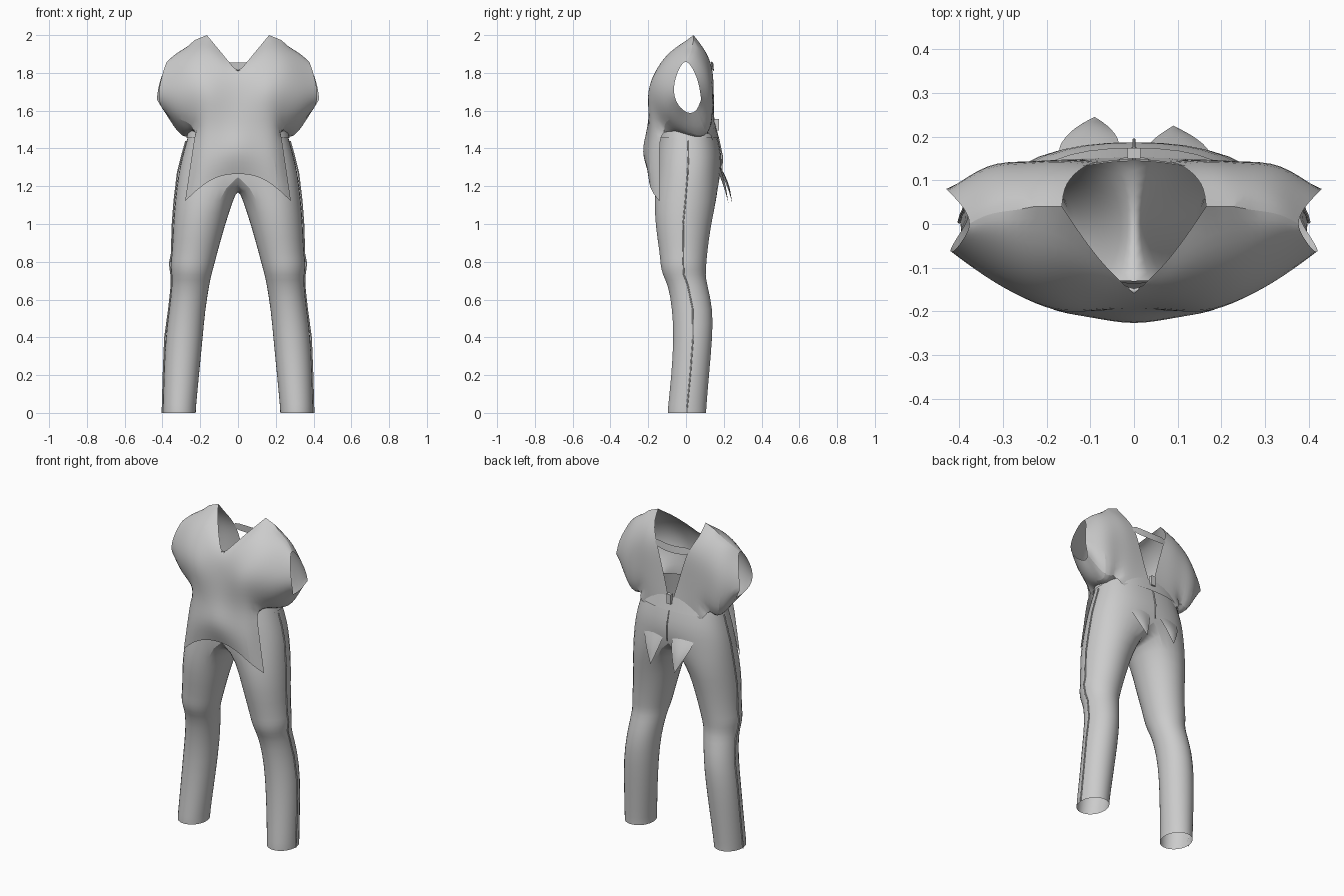
import bpy, bmesh, math
from mathutils import Vector

if "Cube" in bpy.data.objects:
    bpy.data.objects.remove(bpy.data.objects["Cube"], do_unlink=True)

# One plain cloth colour
cloth = bpy.data.materials.new("light_grey_cloth")
cloth.use_nodes = True
grey = (0.6, 0.6, 0.6, 1)
cloth.diffuse_color = grey
cloth.node_tree.nodes["Principled BSDF"].inputs["Base Color"].default_value = grey


def make(name, grids, level=2, sharp=(), mirror=True):
    """Join grids of points (rows of equal length) into one mirrored, smoothed cloth sheet."""
    bm = bmesh.new()
    for grid in grids:
        rows = [[bm.verts.new(p) for p in row] for row in grid]
        for r, s in zip(rows, rows[1:]):
            for i in range(len(r) - 1):
                corners = (r[i], r[i + 1], s[i + 1], s[i])
                if len({tuple(round(c, 4) for c in v.co) for v in corners}) > 2:
                    bm.faces.new(corners)
    bmesh.ops.remove_doubles(bm, verts=bm.verts, dist=0.0005)
    bmesh.ops.delete(bm, geom=[v for v in bm.verts if not v.link_faces], context='VERTS')
    bmesh.ops.recalc_face_normals(bm, faces=bm.faces)
    mesh = bpy.data.meshes.new(name)
    bm.to_mesh(mesh)
    bm.free()
    if sharp:
        crease = mesh.attributes.new("crease_vert", 'FLOAT', 'POINT')
        for v in mesh.vertices:
            if any((v.co - Vector(p)).length < 0.001 for p in sharp):
                crease.data[v.index].value = 1
    ob = bpy.data.objects.new(name, mesh)
    bpy.context.collection.objects.link(ob)
    mesh.materials.append(cloth)
    if mirror:
        ob.modifiers.new("mirror", 'MIRROR').merge_threshold = 0.001
    if level:
        sub = ob.modifiers.new("smooth", 'SUBSURF')
        sub.levels = sub.render_levels = level
    bpy.ops.object.select_all(action='DESELECT')
    bpy.context.view_layer.objects.active = ob
    ob.select_set(True)
    bpy.ops.object.shade_smooth_by_angle(angle=math.radians(40))
    return ob


# Trousers: outer part of each ring has OUT points, inner thigh has INN points
OUT, INN = 11, 5


def leg_ring(z, x0, x1, y0, y1):
    angles = [math.radians(-120 + 24 * i) for i in range(OUT)]
    angles += [math.radians(140 + 20 * i) for i in range(INN)]
    ring = [((x0 + x1) / 2 + (x1 - x0) / 2 * math.cos(a),
             (y0 + y1) / 2 + (y1 - y0) / 2 * math.sin(a), z) for a in angles]
    return ring + ring[:1]


def hip_ring(z, w, y0, y1, grow=0.0):
    ring = []
    for i in range(OUT):
        a = math.pi * (i / (OUT - 1) - 0.5)
        x = (w + grow) * max(0, math.cos(a)) ** 0.8 if 0 < i < OUT - 1 else 0
        s = math.copysign(abs(math.sin(a)) ** 0.85, a)
        ring.append((x, (y0 + y1) / 2 + ((y1 - y0) / 2 + grow) * s, z))
    return ring


def crotch_ring(z, w, y0, y1, drop):
    ring = hip_ring(z, w, y0, y1)
    for k in range(1, INN + 1):
        t = k / (INN + 1)
        ring.append((0, y1 + (y0 - y1) * t, z - drop * math.sin(math.pi * t)))
    return ring + ring[:1]


leg_sizes = [(0, .222, .4, -.1, .11), (.02, .222, .4, -.1, .11), (.2, .205, .395, -.08, .125),
             (.4, .185, .387, -.068, .143), (.55, .172, .366, -.076, .147),
             (.68, .15, .352, -.098, .115), (.73, .14, .354, -.128, .106),
             (.79, .122, .362, -.14, .112), (.84, .11, .352, -.142, .115),
             (1, .065, .347, -.168, .137), (1.12, .025, .338, -.172, .165)]
hip_sizes = [(1.27, .32, -.172, .19), (1.36, .298, -.166, .192),
             (1.44, .275, -.15, .175), (1.53, .25, -.132, .15)]
legs = [leg_ring(*s) for s in leg_sizes] + [crotch_ring(*hip_sizes[0], .08)]
make("trousers", [legs, [hip_ring(*s) for s in hip_sizes]], 1)

# Waistband laid over the top of the trousers
make("waistband", [[hip_ring(*s, 0.006) for s in ((1.455, .271, -.147, .171), (1.535, .249, -.131, .149))]], 1)


# Raised outer side seams and back centre seam
def seam(name, points):
    curve = bpy.data.curves.new(name, 'CURVE')
    curve.dimensions = '3D'
    curve.bevel_depth = 0.004
    curve.bevel_resolution = 1
    line = curve.splines.new('POLY')
    line.points.add(len(points) - 1)
    for p, co in zip(line.points, points):
        p.co = (*co, 1)
    curve.materials.append(cloth)
    bpy.context.collection.objects.link(bpy.data.objects.new(name, curve))


for side, label in ((1, "left"), (-1, "right")):
    path = [(side * x1, (y0 + y1) / 2, z) for z, x0, x1, y0, y1 in leg_sizes]
    path += [(side * w, (y0 + y1) / 2, z) for z, w, y0, y1 in hip_sizes[:3]]
    seam(label + "_side_seam", path)
seam("back_centre_seam", [(0, y1, z) for z, w, y0, y1 in hip_sizes])

# Blouse front: columns run from neckline or shoulder down to the hem
front = [
    [(0, -.16, 1.8), (0, -.17, 1.77), (0, -.18, 1.72), (0, -.19, 1.63),
     (0, -.205, 1.5), (0, -.25, 1.39), (0, -.195, 1.27)],
    [(.082, -.085, 1.9), (.083, -.135, 1.86), (.085, -.18, 1.78), (.08, -.2, 1.66),
     (.085, -.195, 1.5), (.1, -.22, 1.38), (.12, -.2, 1.255)],
    [(.165, .04, 2), (.165, -.075, 1.94), (.165, -.17, 1.81), (.16, -.222, 1.69),
     (.165, -.18, 1.52), (.2, -.205, 1.35), (.22, -.19, 1.18)],
    [(.25, .04, 1.965), (.25, -.07, 1.91), (.25, -.15, 1.82), (.25, -.19, 1.69),
     (.22, -.14, 1.52), (.245, -.14, 1.36), (.28, -.14, 1.12)]]

# Blouse back: inner edge falls from the shoulder to the knot, leaving the back open
back_inner = [(.165, .04, 2), (.16, .095, 1.93), (.11, .138, 1.85),
              (.075, .142, 1.73), (.04, .145, 1.61), (.01, .155, 1.5)]
back_outer = [(.25, .04, 1.965), (.25, .1, 1.9), (.25, .138, 1.8),
              (.25, .142, 1.67), (.24, .14, 1.5), (.21, .135, 1.42)]
back_mid = [((a[0] + b[0]) / 2, (a[1] + b[1]) / 2 + .008 * min(i, 1), (a[2] + b[2]) / 2)
            for i, (a, b) in enumerate(zip(back_inner, back_outer))]

# Sleeve rings: top, down the front, underarm, up the back
body_ring = front[3][:5] + [(.225, 0, 1.46)] + back_outer[4:0:-1]
mid_ring = [(.325, .03, 1.925), (.33, -.04, 1.88), (.34, -.1, 1.79), (.345, -.135, 1.68),
            (.32, -.1, 1.54), (.29, .03, 1.45), (.29, .13, 1.41), (.335, .15, 1.6),
            (.34, .135, 1.75), (.33, .09, 1.86)]
cuff_ring = [(.37, 0, 1.875), (.39, -.035, 1.83), (.412, -.065, 1.75), (.425, -.065, 1.67),
             (.405, -.03, 1.61), (.37, .02, 1.58), (.395, .06, 1.6), (.43, .08, 1.66),
             (.42, .07, 1.74), (.39, .04, 1.82)]
sleeve = [r + r[:1] for r in (body_ring, mid_ring, cuff_ring)]
make("blouse", [front, [back_inner, back_mid, back_outer], sleeve], 2,
     sharp=[front[0][0], front[2][0], front[3][-1], back_inner[-1], cuff_ring[7]])

# Strap across the back of the neck
make("neck_strap", [[[(x, y, z), (x, y + .004, z - .045)]
                     for x, y, z in ((.125, .13, 1.865), (.06, .142, 1.856), (0, .145, 1.853))]], 1)

# Knot joining the back panels above the waistband
bpy.ops.mesh.primitive_cube_add(size=1, location=(0, .162, 1.525))
knot = bpy.context.object
knot.name = "back_knot"
knot.scale = (.03, .024, .06)
knot.data.materials.append(cloth)

# Pointed shirt tails hanging over the seat
for side, label, flare in ((1, "left", 0), (-1, "right", .02)):
    tip = (side * .09, .225 + flare, 1.11)
    tail = [[(side * x, y, 1.32) for x, y in ((.02, .17), (.1, .175), (.19, .15))],
            [(side * x, y + flare, 1.22) for x, y in ((.05, .2), (.1, .215), (.15, .195))],
            [tip] * 3]
    make(label + "_shirt_tail", [tail], 2, sharp=[tip], mirror=False)
